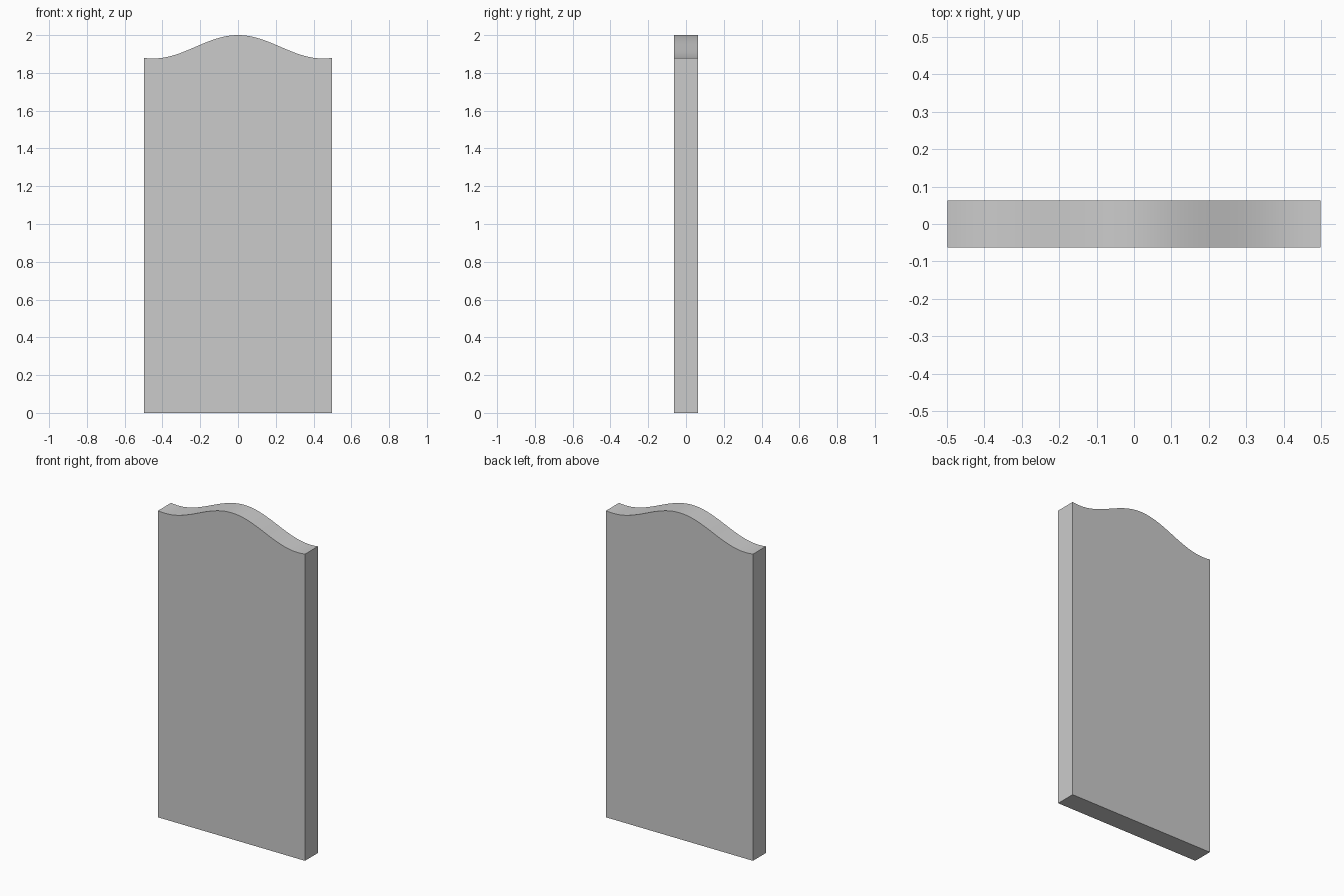
import bpy, bmesh, math

if "Cube" in bpy.data.objects:
    bpy.data.objects.remove(bpy.data.objects["Cube"])

HALF_W, HALF_T, STEPS = 0.498, 0.0625, 48


def top_height(x):
    # gentle crest in the middle, dipping just before each side
    return 1.938 + 0.062 * math.cos(2 * math.pi * x / 0.9)


# Slab outline: flat bottom, straight sides, wavy top
outline = [(-HALF_W, 0.0), (HALF_W, 0.0)]
for i in range(STEPS + 1):
    x = HALF_W - 2 * HALF_W * i / STEPS
    outline.append((x, top_height(x)))

# Extrude the outline through the thickness
bm = bmesh.new()
front = bm.faces.new([bm.verts.new((x, -HALF_T, z)) for x, z in outline])
ext = bmesh.ops.extrude_face_region(bm, geom=[front], use_keep_orig=True)
moved = [g for g in ext["geom"] if isinstance(g, bmesh.types.BMVert)]
bmesh.ops.translate(bm, verts=moved, vec=(0, 2 * HALF_T, 0))
bmesh.ops.recalc_face_normals(bm, faces=bm.faces)

mesh = bpy.data.meshes.new("upright_slab")
bm.to_mesh(mesh)
bm.free()
slab = bpy.data.objects.new("upright_slab", mesh)
bpy.context.collection.objects.link(slab)

# Smooth the wavy top, keep the corners sharp
bpy.context.view_layer.objects.active = slab
slab.select_set(True)
bpy.ops.object.shade_smooth_by_angle(angle=math.radians(30))
